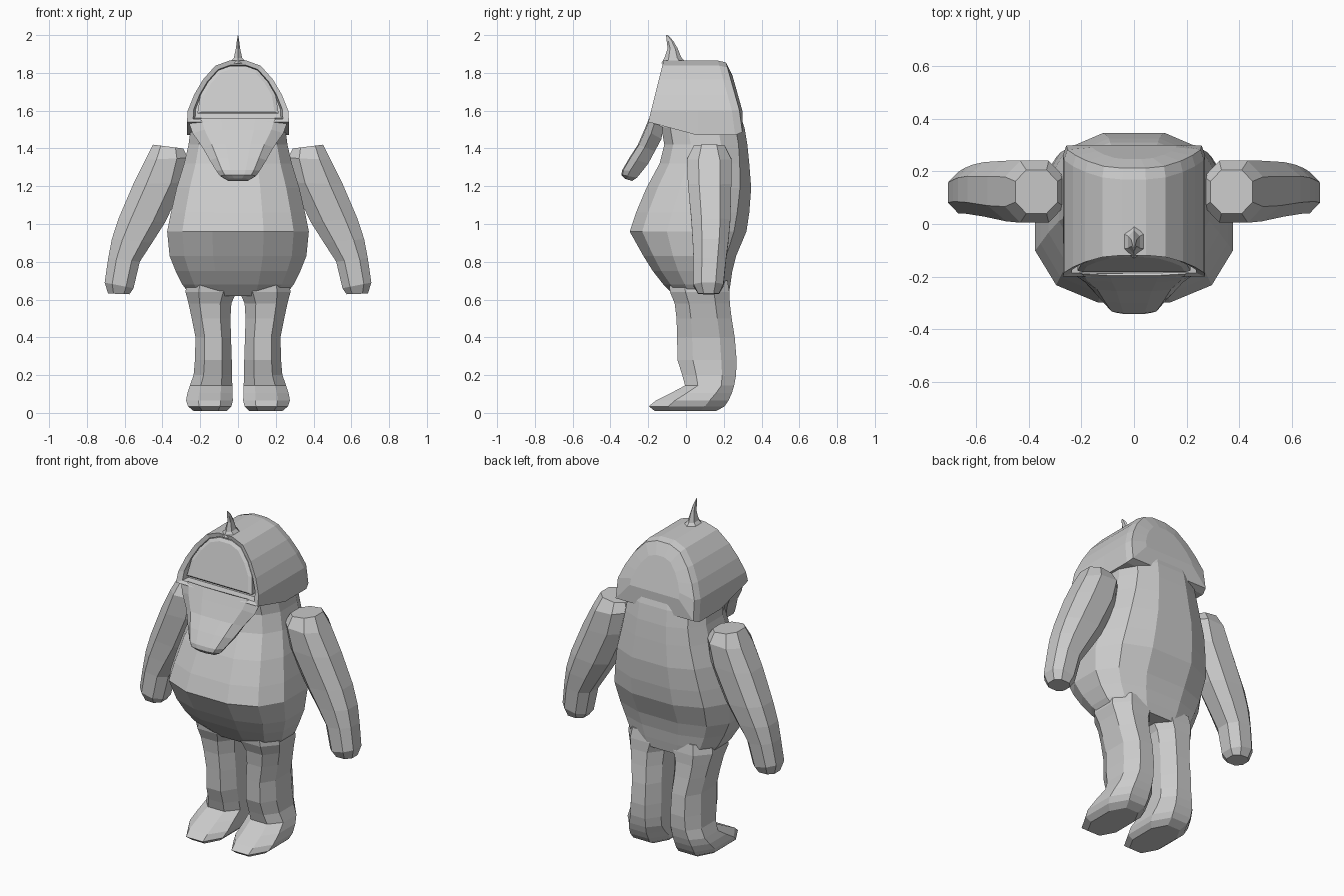
import bpy, bmesh, math

grey = bpy.data.materials.new("plain grey")
grey.diffuse_color = (0.6, 0.6, 0.6, 1)


def loft(name, rings):
    """Skin a list of equal-length point rings and cap both ends."""
    bm = bmesh.new()
    loops = [[bm.verts.new(p) for p in ring] for ring in rings]
    for a, b in zip(loops, loops[1:]):
        for i in range(len(a)):
            j = (i + 1) % len(a)
            bm.faces.new((a[i], a[j], b[j], b[i]))
    bm.faces.new(loops[0])
    bm.faces.new(loops[-1])
    bmesh.ops.recalc_face_normals(bm, faces=bm.faces)
    me = bpy.data.meshes.new(name)
    bm.to_mesh(me)
    bm.free()
    me.materials.append(grey)
    ob = bpy.data.objects.new(name, me)
    bpy.context.collection.objects.link(ob)
    return ob


def ring(a, b, y0, y1, n, p=2.4):
    """Rounded ring spanning points a to b in (x, z), and y0 to y1 in depth."""
    e = 2 / p
    k = math.cos(math.pi / n) ** e
    pts = []
    for i in range(n):
        t = 2 * math.pi * (i + 0.5) / n
        u = math.copysign(abs(math.cos(t)) ** e, math.cos(t)) / k
        v = math.copysign(abs(math.sin(t)) ** e, math.sin(t)) / k
        s = (u + 1) / 2
        pts.append((a[0] + (b[0] - a[0]) * s, (y0 + y1) / 2 + v * (y1 - y0) / 2,
                    a[1] + (b[1] - a[1]) * s))
    return pts


def flat_ring(x0, x1, y0, y1, z, n, p=2.4):
    return ring((x0, z), (x1, z), y0, y1, n, p)


# Torso: z, half width, front y, back y
torso = [(0.62, 0.25, -0.06, 0.225), (0.68, 0.295, -0.12, 0.235),
         (0.75, 0.33, -0.175, 0.245), (0.83, 0.362, -0.225, 0.265),
         (0.96, 0.375, -0.298, 0.32), (1.06, 0.355, -0.265, 0.335),
         (1.19, 0.325, -0.21, 0.345), (1.32, 0.285, -0.14, 0.335),
         (1.42, 0.262, -0.115, 0.325), (1.51, 0.25, -0.13, 0.31),
         (1.6, 0.22, -0.1, 0.28)]
loft("torso", [flat_ring(-w, w, f, b, z, 12, 2.6) for z, w, f, b in torso])

# Leg and foot: z, inner x, outer x, front y, back y
leg = [(0.01, 0.06, 0.235, -0.165, 0.16), (0.035, 0.035, 0.265, -0.197, 0.205),
       (0.065, 0.027, 0.275, -0.16, 0.225), (0.105, 0.03, 0.268, -0.08, 0.243),
       (0.145, 0.03, 0.255, -0.005, 0.255), (0.2, 0.032, 0.235, -0.02, 0.265),
       (0.28, 0.033, 0.228, -0.045, 0.268), (0.4, 0.037, 0.225, -0.047, 0.258),
       (0.5, 0.04, 0.245, -0.05, 0.242), (0.58, 0.035, 0.262, -0.06, 0.232),
       (0.64, 0.008, 0.278, -0.085, 0.23), (0.7, 0.0, 0.27, -0.09, 0.22)]

# Arm: inner (x, z), outer (x, z), front y, back y
arm = [((0.29, 1.40), (0.45, 1.42), 0.04, 0.205),
       ((0.265, 1.35), (0.49, 1.34), 0.005, 0.24),
       ((0.285, 1.22), (0.555, 1.21), 0.01, 0.24),
       ((0.385, 1.01), (0.632, 1.03), 0.028, 0.235),
       ((0.455, 0.90), (0.668, 0.92), 0.035, 0.225),
       ((0.52, 0.80), (0.687, 0.82), 0.04, 0.212),
       ((0.553, 0.66), (0.706, 0.69), 0.04, 0.198),
       ((0.575, 0.628), (0.688, 0.632), 0.065, 0.175)]

for side, s in (("right", 1), ("left", -1)):
    loft(side + "_leg", [[(s * x, y, z) for x, y, z in flat_ring(i, o, f, b, h, 8)]
                         for h, i, o, f, b in leg])
    loft(side + "_arm", [[(s * x, y, z) for x, y, z in ring(i, o, f, b, 8)]
                         for i, o, f, b in arm])

# Hood: arched section run from the sloping face to the rounded back
ARCH = [(0.045, 1.865), (0.12, 1.838), (0.185, 1.765),
        (0.232, 1.685), (0.266, 1.6), (0.27, 1.54)]


def front_y(z):
    return -0.2 + (z - 1.54) * 0.25


def back_y(z):
    return 0.3 - (z - 1.54) * 0.28


def arch(half, depth, scale=1.0, drop=0.0):
    out = []
    for x, z in half:
        low = drop if z < 1.55 else 0
        h = 1.67 + (z - 1.67) * scale
        out.append((x * scale, depth(h), h - low))
    return [(-x, y, z) for x, y, z in reversed(out)] + out


loft("hood", [
    arch(ARCH, lambda z: front_y(z) + 0.05, 0.84),
    arch(ARCH, lambda z: front_y(z) + 0.01, 0.88),
    arch(ARCH, front_y),
    arch(ARCH, lambda z: 0.06, 1.0, 0.07),
    arch(ARCH, lambda z: back_y(z) - 0.04, 1.0, 0.07),
    arch(ARCH, back_y, 0.95, 0.06),
    arch(ARCH, lambda z: back_y(z) + 0.015, 0.6)])

# Upper face panel, ending in a lip above the mouth gap
panel = [(x * 0.86, 1.67 + (z - 1.67) * 0.86) for x, z in ARCH[:4]] + [(0.215, 1.585)]
loft("upper_face", [arch(panel, lambda z: front_y(z) + 0.06),
                    arch(panel, lambda z: front_y(z) + 0.012),
                    arch(panel, lambda z: front_y(z) + 0.004, 0.9)])

# Hanging lower jaw: front (y, z), back (y, z), half width
jaw = [((-0.195, 1.56), (-0.12, 1.51), 0.262), ((-0.22, 1.50), (-0.13, 1.45), 0.24),
       ((-0.255, 1.42), (-0.165, 1.385), 0.188), ((-0.3, 1.35), (-0.2, 1.32), 0.15),
       ((-0.338, 1.285), (-0.235, 1.275), 0.115), ((-0.342, 1.26), (-0.26, 1.245), 0.095),
       ((-0.325, 1.24), (-0.285, 1.228), 0.06)]
rings = []
for (fy, fz), (by, bz), w in jaw:
    half = [(w * 0.35, fy, fz), (w * 0.74, fy + 0.006, fz),
            (w, (fy * 0.6 + by * 0.4), (fz * 0.6 + bz * 0.4)), (w * 0.85, by, bz)]
    rings.append([(-x, y, z) for x, y, z in reversed(half)] + half)
loft("lower_jaw", rings)

# Crest horn: z, half width, front y, back y
horn = [(1.85, 0.05, -0.122, -0.005), (1.88, 0.022, -0.108, -0.03),
        (1.93, 0.011, -0.094, -0.048), (1.97, 0.006, -0.1, -0.07),
        (2.0, 0.001, -0.105, -0.097)]
loft("crest_horn", [flat_ring(-w, w, f, b, z, 6, 2) for z, w, f, b in horn])
